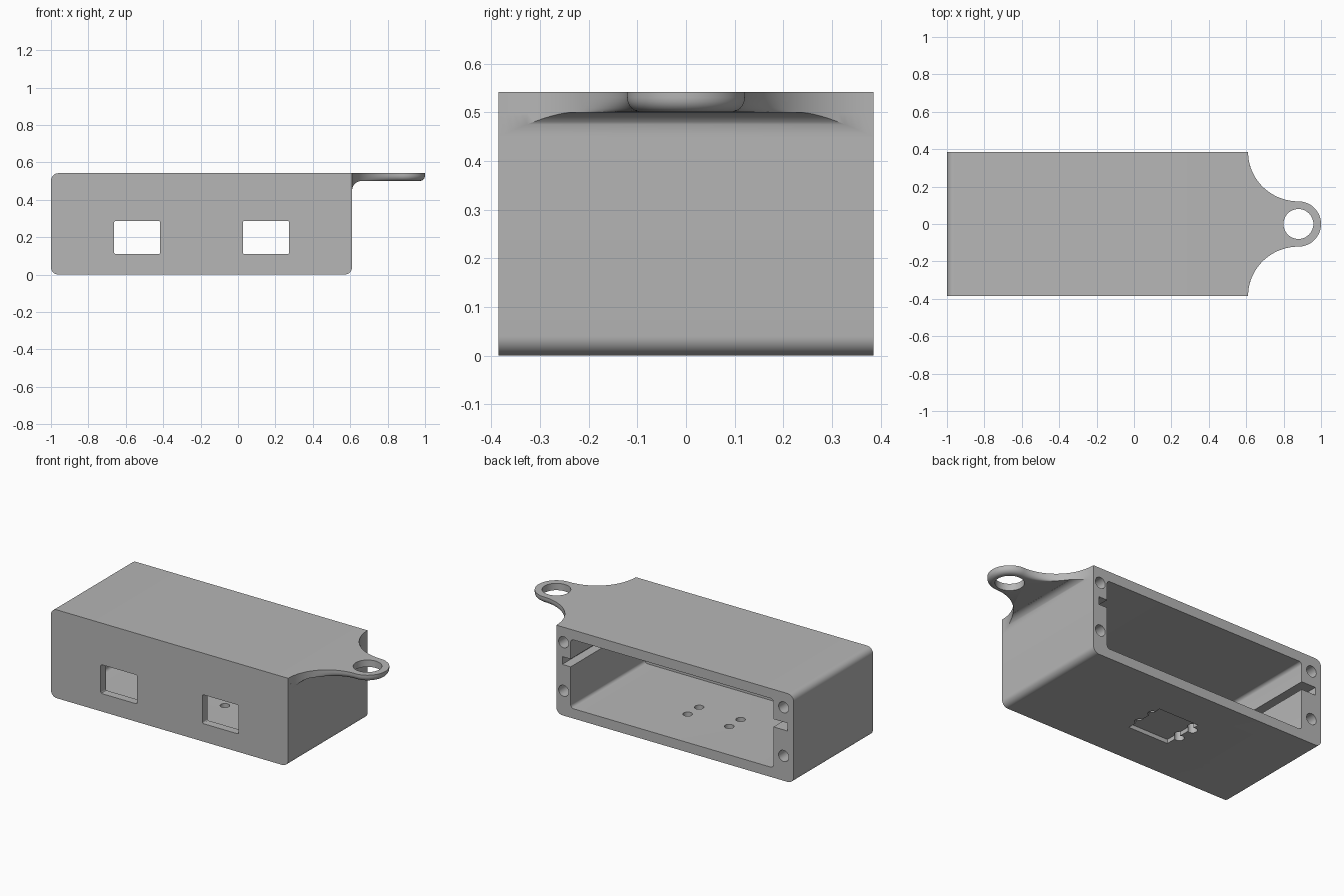
import bpy, bmesh
from math import cos, sin, pi, sqrt
from mathutils import Vector

if "Cube" in bpy.data.objects:
    bpy.data.objects.remove(bpy.data.objects["Cube"], do_unlink=True)

grey = bpy.data.materials.new("matte_grey")
grey.use_nodes = True
COLOUR = (0.47, 0.47, 0.47, 1)
grey.diffuse_color = COLOUR
grey.node_tree.nodes["Principled BSDF"].inputs["Base Color"].default_value = COLOUR

# Overall sizes
LEFT, RIGHT, HALF, HEIGHT = -1.0, 0.61, 0.385, 0.542
LUG_Z = 0.5
RING_X, RING_R, HOLE_R = 0.879, 0.121, 0.08
SWEEP_X, SWEEP_Y = RING_X - RIGHT, HALF - RING_R


def loft(name, rings):
    """Solid skinned through rings of equal point count, capped at both ends."""
    bm = bmesh.new()
    loops = [[bm.verts.new(p) for p in ring] for ring in rings]
    for a, b in zip(loops, loops[1:]):
        for i in range(len(a)):
            j = (i + 1) % len(a)
            bm.faces.new((a[i], a[j], b[j], b[i]))
    bm.faces.new(loops[0][::-1])
    bm.faces.new(loops[-1])
    bmesh.ops.recalc_face_normals(bm, faces=bm.faces)
    mesh = bpy.data.meshes.new(name)
    bm.to_mesh(mesh)
    bm.free()
    mesh.materials.append(grey)
    ob = bpy.data.objects.new(name, mesh)
    bpy.context.collection.objects.link(ob)
    return ob


def prism(name, outline, axis, start, end):
    """Extrude a 2D outline along y (outline is x, z) or z (outline is x, y)."""
    def place(p, d):
        return Vector((p[0], d, p[1])) if axis == "y" else Vector((p[0], p[1], d))
    return loft(name, [[place(p, d) for p in outline] for d in (start, end)])


def rounded(x0, x1, y0, y1, radii, steps=8):
    """Rectangle outline with a radius per corner, anticlockwise from low-low."""
    points = []
    corners = ((x0, y0, 1, 1), (x1, y0, -1, 1), (x1, y1, -1, -1), (x0, y1, 1, -1))
    for k, ((x, y, sx, sy), r) in enumerate(zip(corners, radii)):
        if r == 0:
            points.append((x, y))
            continue
        for i in range(steps + 1):
            a = pi + k * pi / 2 + i / steps * pi / 2
            points.append((x + sx * r + r * cos(a), y + sy * r + r * sin(a)))
    return points


def circle(x, y, r, n=32):
    return [(x + r * cos(2 * pi * i / n), y + r * sin(2 * pi * i / n)) for i in range(n)]


def cut(body, outline, axis, start, end):
    """Subtract a prism from the body."""
    tool = prism("cutter", outline, axis, start, end)
    tool.hide_render = True
    mod = body.modifiers.new("cut", "BOOLEAN")
    mod.operation, mod.solver, mod.object = "DIFFERENCE", "EXACT", tool
    bpy.context.view_layer.objects.active = body
    bpy.ops.object.modifier_apply(modifier=mod.name)
    bpy.data.objects.remove(tool, do_unlink=True)


# Enclosure shell, square only where the lug runs off the top
shell = prism("enclosure_shell",
              rounded(LEFT, RIGHT, 0, HEIGHT, (0.04, 0.04, 0, 0.04)), "y", -HALF, HALF)

# Cavity open at the back, and the board slot in both side walls
INNER = -0.335
cut(shell, rounded(-0.863, 0.513, 0.06, 0.482, (0.02,) * 4), "y", INNER, 0.5)
cut(shell, rounded(-0.96, 0.57, 0.312, 0.36, (0,) * 4), "y", INNER + 0.01, 0.5)

# Two front windows
for x in (-0.662, 0.027):
    cut(shell, rounded(x, x + 0.246, 0.11, 0.287, (0.008,) * 4, 3), "y", -0.5, -0.3)

# Screw holes in the back rim
for x in (-0.932, 0.561):
    for z in (0.152, 0.45):
        cut(shell, circle(x, z, 0.034), "y", 0.13, 0.5)

# Shallow pocket under the floor, with four through holes on its edges
cut(shell, rounded(-0.335, -0.063, -0.118, 0.14, (0,) * 4), "z", -0.1, 0.025)
for x in (-0.348, -0.066):
    for y in (-0.033, 0.078):
        cut(shell, circle(x, y, 0.027), "z", -0.1, 0.1)


def lug_ring(z, inset):
    """Lug outline: concave sweeps into a round eye; the inset fades in."""
    half = []
    for i in range(33):
        a = i / 32 * pi / 2
        t = max(0, (i / 32 - 0.4) / 0.6)
        d = inset * t * t * (3 - 2 * t)
        half.append((RING_X - (SWEEP_X + d) * cos(a), HALF - (SWEEP_Y + d) * sin(a)))
    for i in range(1, 25):
        a = pi / 2 * (1 - i / 24)
        r = RING_R - inset
        half.append((RING_X + r * cos(a), r * sin(a)))
    mirrored = [(x, -y) for x, y in half[-2::-1]]
    return [Vector((x, y, z)) for x, y in half + mirrored]


# Hanging lug with a rounded lower edge and a round eye
BEVEL = 0.03
layers = [lug_ring(LUG_Z + BEVEL * (1 - cos(a)), BEVEL * (1 - sin(a)))
          for a in [i / 6 * pi / 2 for i in range(7)]]
lug = loft("hanging_lug", layers + [lug_ring(HEIGHT, 0)])
cut(lug, circle(RING_X, 0, HOLE_R, 48), "z", 0.4, 0.7)

# Fillet under the lug where it meets the side wall
FILLET = 0.05
sections = []
for i in range(12):
    a = i / 12 * pi / 2
    x = RIGHT + FILLET * (1 - cos(a))
    y = HALF - SWEEP_Y * sqrt(max(0, 1 - ((RING_X - x) / SWEEP_X) ** 2))
    z = LUG_Z - FILLET * (1 - sin(a))
    sections.append([Vector(p) for p in
                     ((x, -y, z), (x, y, z), (x, y, LUG_Z), (x, -y, LUG_Z))])
fillet = loft("lug_fillet", sections)

# Smooth the curves and keep crisp edges
bpy.ops.object.select_all(action="DESELECT")
for ob in (shell, lug, fillet):
    ob.select_set(True)
bpy.context.view_layer.objects.active = shell
bpy.ops.object.shade_smooth_by_angle(angle=pi / 6)
